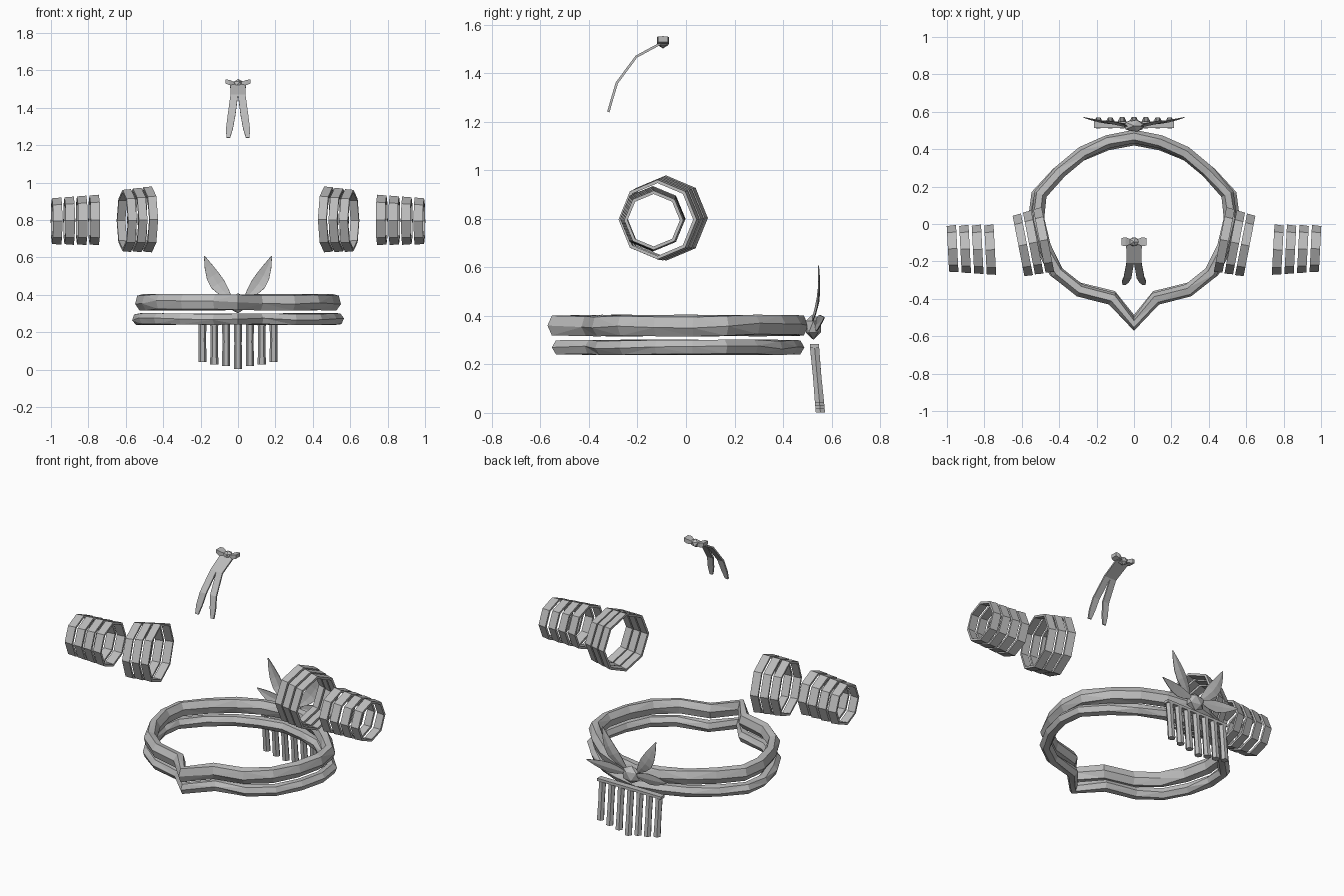
import bpy, bmesh, math, random
from mathutils import Vector, Matrix

if "Cube" in bpy.data.objects:
    bpy.data.objects.remove(bpy.data.objects["Cube"])

random.seed(4)
grey = bpy.data.materials.new("plain grey")
grey.diffuse_color = (0.5, 0.5, 0.5, 1)
grey.use_nodes = True
grey.node_tree.nodes["Principled BSDF"].inputs["Base Color"].default_value = grey.diffuse_color


def finish(bm, name, mirror=False, thick=0):
    bmesh.ops.recalc_face_normals(bm, faces=bm.faces)
    me = bpy.data.meshes.new(name)
    bm.to_mesh(me)
    bm.free()
    me.materials.append(grey)
    ob = bpy.data.objects.new(name, me)
    bpy.context.collection.objects.link(ob)
    if thick:
        s = ob.modifiers.new("thickness", 'SOLIDIFY')
        s.thickness, s.offset = thick, 0
    if mirror:
        ob.modifiers.new("mirror", 'MIRROR').use_mirror_merge = False
    return ob


def loft(bm, rows, wrap_row=True, wrap_path=False, caps=False):
    """Bridge rows of points; rows may be closed, and so may the path."""
    vs = [[bm.verts.new(p) for p in r] for r in rows]
    m = len(vs[0])
    for i in range(len(vs) if wrap_path else len(vs) - 1):
        a, b = vs[i], vs[(i + 1) % len(vs)]
        for j in range(m if wrap_row else m - 1):
            k = (j + 1) % m
            bm.faces.new((a[j], a[k], b[k], b[j]))
    if caps:
        bm.faces.new(vs[0])
        bm.faces.new(vs[-1])


# Necklace cords: a pointed loop swept with a six-sided section
HALF = [(0, -.535), (.115, -.40), (.29, -.355), (.41, -.26), (.48, -.12), (.515, .03),
        (.50, .16), (.395, .28), (.275, .38), (.14, .44), (0, .468)]


def cord(name, z, w, h, sx, sy):
    path = [Vector((x * sx, y * sy, z)) for x, y in
            HALF + [(-x, y) for x, y in HALF[-2:0:-1]]]
    rows, n = [], len(path)
    for i, p in enumerate(path):
        t = (path[(i + 1) % n] - path[i - 1]).normalized()
        out = Vector((t.y, -t.x, 0))
        turn = random.uniform(-.25, .25) if p.x else 0
        row = []
        for k in range(6):
            a = k * math.pi / 3 + turn
            row.append(p + out * (w * math.cos(a)) + Vector((0, 0, h * 1.12 * math.sin(a))))
        rows.append(row)
    bm = bmesh.new()
    loft(bm, rows, wrap_path=True)
    bmesh.ops.triangulate(bm, faces=bm.faces)
    finish(bm, name)


cord("upper_necklace_cord", .36, .036, .042, 1, 1)
cord("lower_necklace_cord", .27, .034, .030, 1.035, .97)


# Arm bands: thin eight-sided hoops
def hoop(name, centre, r, width, tilt):
    bm = bmesh.new()
    rot = Matrix.Rotation(tilt, 3, 'Z')
    rows = []
    for k in range(8):
        a = k * math.pi / 4
        rows.append([Vector(centre) + rot @ Vector((x, q * math.cos(a), q * math.sin(a)))
                     for x, q in ((-width / 2, r), (width / 2, r - .004),
                                  (width / 2, r - .018), (-width / 2, r - .014))])
    loft(bm, rows, wrap_path=True)
    finish(bm, name, mirror=True)


for i in range(4):
    hoop("wrist_hoop", (.769 + .067 * i, -.138 + .002 * i, .80 - .002 * i),
         .135 - .003 * i, .050, math.radians(-3))
for i in range(3):
    hoop("upper_arm_hoop", (.483 + .056 * i, -.087 - .013 * i, .803 - .003 * i),
         .176 - .004 * i, .046, math.radians(-11))

# Hanging fringe of seven six-sided tubes below a thin bar
for i in range(-3, 4):
    bottom = (.002, .018, .028, .042)[abs(i)]
    rows = []
    for f in (0, .46, .5, 1):
        z = .268 + (bottom - .268) * f
        y = .53 + (.268 - z) * .09
        r = .022 if f in (0, 1) else .020
        rows.append([(i * .0635 + r * math.cos(k * math.pi / 3),
                      y + r * math.sin(k * math.pi / 3), z) for k in range(6)])
    bm = bmesh.new()
    loft(bm, rows, caps=True)
    finish(bm, "fringe_tube")

bm = bmesh.new()
bmesh.ops.create_cube(bm, size=1, matrix=Matrix.Translation((0, .53, .276))
                      @ Matrix.Diagonal((.43, .036, .016, 1)))
finish(bm, "fringe_bar")


# Leaves: creased tapering sheets
def leaf(name, base, tip, side, bow, widths):
    base, tip, side, bow = map(Vector, (base, tip, side, bow))
    rows = []
    for i, w in enumerate(widths):
        f = i / (len(widths) - 1)
        c = base.lerp(tip, f) + bow * math.sin(math.pi * f)
        crease = Vector((0, .006, 0)) * (w / .04)
        rows.append([c - side * w, c + crease, c + side * w])
    bm = bmesh.new()
    loft(bm, rows, wrap_row=False)
    finish(bm, name, mirror=True, thick=.004)


leaf("upright_leaf", (.045, .522, .385), (.180, .546, .607), (.85, 0, -.52),
     (.010, .010, -.018), (.012, .030, .040, .036, .022, .002))
leaf("side_leaf", (.04, .535, .365), (.270, .570, .392), (-.1, .15, .98),
     (0, -.008, -.008), (.010, .026, .034, .030, .018, .002))

# Flower heart joining the leaves
bm = bmesh.new()
bmesh.ops.create_icosphere(bm, subdivisions=1, radius=1,
                           matrix=Matrix.Translation((0, .525, .355))
                           @ Matrix.Diagonal((.062, .036, .054, 1)))
finish(bm, "flower_heart")

# Hair ribbon: two tails that share the upper part and split lower down
bm = bmesh.new()
loft(bm, [[(0, -.10, 1.525), (.042, -.10, 1.525)],
          [(0, -.205, 1.468), (.040, -.205, 1.468)],
          [(.014, -.285, 1.36), (.055, -.285, 1.36)],
          [(.027, -.306, 1.29), (.064, -.306, 1.29)],
          [(.042, -.320, 1.24), (.062, -.320, 1.24)]], wrap_row=False)
finish(bm, "ribbon_tail", mirror=True, thick=.010)

# Ribbon knot and its two small loops
bm = bmesh.new()
bmesh.ops.create_icosphere(bm, subdivisions=1, radius=1,
                           matrix=Matrix.Translation((0, -.095, 1.528))
                           @ Matrix.Diagonal((.030, .027, .026, 1)))
finish(bm, "ribbon_knot")
bm = bmesh.new()
loft(bm, [[(x, -.095 + sy * d, z + sz * h) for sy, sz in ((-1, -1), (1, -1), (1, 1), (-1, 1))]
          for x, z, d, h in ((.015, 1.528, .012, .008), (.045, 1.535, .024, .014),
                             (.066, 1.540, .020, .011))], caps=True)
finish(bm, "ribbon_loop", mirror=True)
